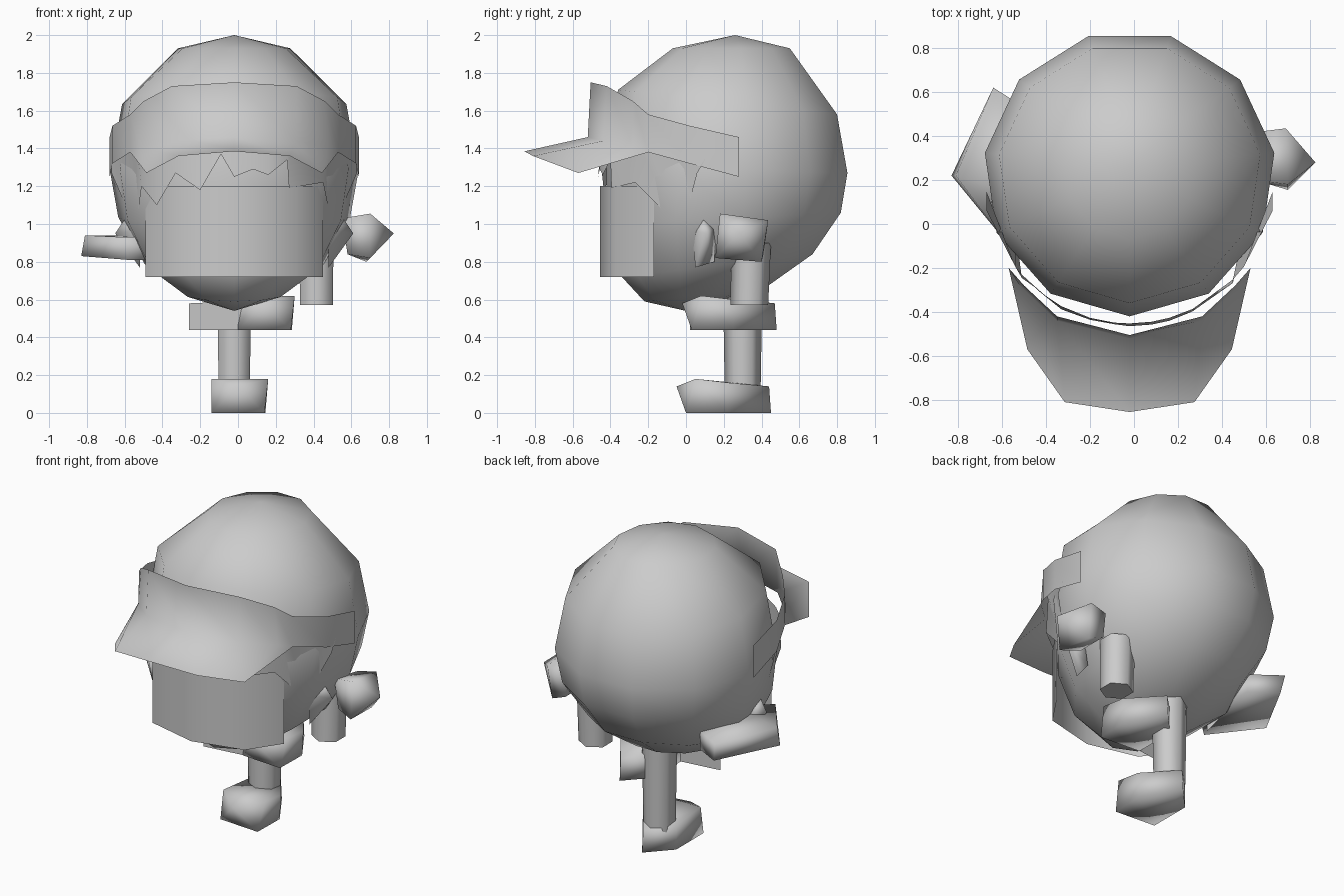
import bpy, bmesh, math
from mathutils import Vector

if "Cube" in bpy.data.objects:
    bpy.data.objects.remove(bpy.data.objects["Cube"])

CX = -0.02  # symmetry line of the head


def finish(name, bm, angle=50):
    bmesh.ops.remove_doubles(bm, verts=bm.verts, dist=0.001)
    bmesh.ops.recalc_face_normals(bm, faces=bm.faces)
    me = bpy.data.meshes.new(name)
    bm.to_mesh(me)
    bm.free()
    ob = bpy.data.objects.new(name, me)
    bpy.context.collection.objects.link(ob)
    bpy.ops.object.select_all(action='DESELECT')
    ob.select_set(True)
    bpy.context.view_layer.objects.active = ob
    bpy.ops.object.shade_smooth_by_angle(angle=math.radians(angle))
    return ob


def strip(name, rows, angle=80):
    """Open sheet made from rows of points."""
    bm = bmesh.new()
    grid = [[bm.verts.new(p) for p in row] for row in rows]
    for a, b in zip(grid, grid[1:]):
        for i in range(len(a) - 1):
            bm.faces.new((a[i], a[i + 1], b[i + 1], b[i]))
    return finish(name, bm, angle)


def hull(name, points, angle=110):
    """Chunky low-poly block around a few corner points."""
    bm = bmesh.new()
    vs = [bm.verts.new(p) for p in points]
    bmesh.ops.convex_hull(bm, input=vs)
    junk = [v for v in bm.verts if not v.link_faces]
    bmesh.ops.delete(bm, geom=junk, context='VERTS')
    bmesh.ops.dissolve_limit(bm, angle_limit=0.03, verts=bm.verts, edges=bm.edges)
    return finish(name, bm, angle)


def prism(name, base, top, r0, r1, sides=6):
    turns = [2 * math.pi * (i + 0.5) / sides for i in range(sides)]
    ring = lambda c, r: [Vector(c) + Vector((r * math.cos(t), r * math.sin(t), 0)) for t in turns]
    return hull(name, ring(base, r0) + ring(top, r1), 70)


def mirror(points):
    return [(2 * CX - x, y, z) for x, y, z in points]


def full(half):
    """Half profile (centre first, +x side) -> whole row."""
    return [(CX - x, y, z) for x, y, z in reversed(half[1:])] + [(CX + x, y, z) for x, y, z in half]


# head: eleven-sided ball, rings tipped backwards: (front y, front z, back y, back z, half width)
N = 11
profile = [(-0.07, 1.93, 0.55, 1.93, 0.30), (-0.36, 1.71, 0.80, 1.58, 0.60), (-0.42, 1.30, 0.855, 1.27, 0.665),
           (-0.42, 1.00, 0.82, 1.06, 0.62), (-0.34, 0.72, 0.67, 0.84, 0.48), (-0.22, 0.59, 0.43, 0.67, 0.27)]
bm = bmesh.new()
rings = []
for fy, fz, by, bz, w in profile:
    ring = []
    for i in range(N):
        t = 2 * math.pi * i / N
        f = (1 - math.cos(t)) / 1.96
        ring.append(bm.verts.new((CX + w * math.sin(t), fy + (by - fy) * f, fz + (bz - fz) * f)))
    rings.append(ring)
top, bottom = bm.verts.new((CX, 0.26, 2.0)), bm.verts.new((CX, 0.0, 0.54))
for i in range(N):
    k = (i + 1) % N
    bm.faces.new((top, rings[0][i], rings[0][k]))
    bm.faces.new((bottom, rings[-1][k], rings[-1][i]))
    for a, b in zip(rings, rings[1:]):
        bm.faces.new((a[i], b[i], b[k], a[k]))
finish("head", bm, 80)

# face plate
face = [(0, -0.455), (0.33, -0.375), (0.47, -0.17)]
strip("face_plate", [full([(x, y, z) for x, y in face]) for z in (1.2, 0.72)])

# cap band running into the peak
band_top = [(0, -0.505, 1.75), (0.33, -0.42, 1.73), (0.48, -0.28, 1.65),
            (0.55, -0.2, 1.58), (0.645, 0.02, 1.52), (0.66, 0.28, 1.46)]
crease = [(0, -0.52, 1.46), (0.33, -0.44, 1.44), (0.5, -0.28, 1.41),
          (0.55, -0.2, 1.38), (0.645, 0.02, 1.32), (0.66, 0.28, 1.25)]
brim = [(0, -0.855, 1.385), (0.295, -0.81, 1.36), (0.465, -0.57, 1.27), (0.55, -0.2, 1.38)]
bm = bmesh.new()
for rows in ((full(band_top), full(crease)), (full(crease[:4]), full(brim))):
    a, b = [[bm.verts.new(p) for p in row] for row in rows]
    for i in range(len(a) - 1):
        bm.faces.new((a[i], a[i + 1], b[i + 1], b[i]))
finish("cap_band_and_peak", bm, 120)


# jagged fringe around the face
def on_head(x, z, r=0.665):
    s = math.sqrt(1 - ((z - 1.27) / 0.77) ** 2)
    u = max(-1, min(1, (x - CX) / (r * s)))
    return (x, 0.2 - r * s * math.sqrt(1 - u * u), z)


tips = [(-0.67, 1.27), (-0.54, 0.97), (-0.51, 1.2), (-0.43, 1.1), (-0.33, 1.27), (-0.2, 1.18), (-0.09, 1.37),
        (-0.02, 1.25), (0.08, 1.29), (0.16, 1.26), (0.26, 1.34), (0.27, 1.19), (0.45, 1.22), (0.5, 0.97),
        (0.63, 1.27)]
lower = [on_head(x, z) if z > 1 else (x, -0.02, z) for x, z in tips]
strip("fringe", [[on_head(x, 1.42) for x, z in tips], lower])

# ears
ear = [(0.48, 0.03, 0.97), (0.55, 0.09, 1.04), (0.52, 0.16, 0.98), (0.48, 0.15, 0.8), (0.48, 0.05, 0.77),
       (0.61, 0.1, 0.95)]
hull("right_ear", ear)
hull("left_ear", mirror(ear))


# feet: blocks with a blunt toe and a pointed heel
def foot(name, x, y, z):
    pts = [(-0.14, 0.02, 0), (0.14, 0.0, 0), (0.145, 0.22, 0), (-0.14, 0.3, 0), (0.0, 0.45, 0),
           (0, -0.05, 0.14), (-0.14, 0.05, 0.18), (0.16, 0.05, 0.18), (0.155, 0.22, 0.16),
           (-0.14, 0.3, 0.155), (0.0, 0.44, 0.14)]
    hull(name, [(x + a, y + b, z + c) for a, b, c in pts])


foot("standing_foot", 0, 0, 0)
foot("raised_foot", 0.14, 0.03, 0.44)

# legs
prism("standing_leg", (-0.02, 0.3, 0.12), (-0.02, 0.3, 0.72), 0.095, 0.105)
prism("raised_leg", (0.415, 0.335, 0.57), (0.415, 0.345, 0.9), 0.1, 0.105)

# hands
hull("right_hand", [(0.55, 0.2, 1.03), (0.57, 0.42, 1.0), (0.7, 0.18, 1.055), (0.69, 0.435, 1.02),
                    (0.825, 0.28, 0.95), (0.70, 0.155, 0.82), (0.68, 0.4, 0.8), (0.58, 0.2, 0.84),
                    (0.58, 0.41, 0.84)])
hull("left_hand", [(-0.81, 0.22, 0.94), (-0.83, 0.22, 0.83), (-0.64, 0.62, 0.94), (-0.62, 0.6, 0.82),
                   (-0.60, -0.06, 0.93), (-0.58, -0.05, 0.81), (-0.42, 0.1, 0.93), (-0.42, 0.1, 0.81),
                   (-0.45, 0.5, 0.93), (-0.45, 0.5, 0.81)])

# loose shirt hem under the head
strip("shirt_hem", [[(-0.26, 0.02, 0.58), (0.2, 0.08, 0.6)], [(-0.26, 0.02, 0.44), (0.2, 0.08, 0.44)]])
